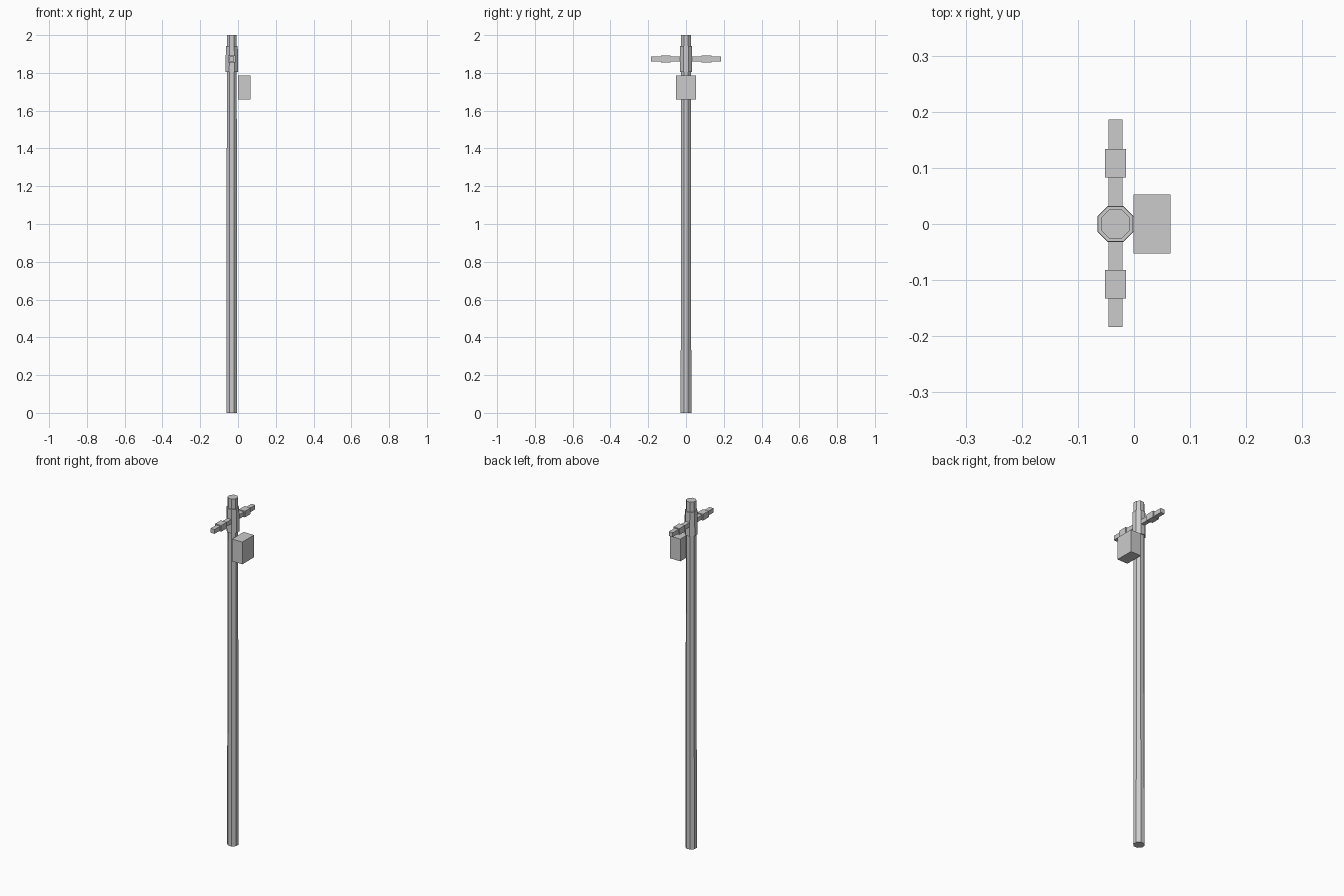
import bpy
from math import pi

if "Cube" in bpy.data.objects:
    bpy.data.objects.remove(bpy.data.objects["Cube"])

CX = -0.033  # pole axis
BAR_Z = 1.873


def box(name, x, y, z):
    bpy.ops.mesh.primitive_cube_add(
        size=1, location=(sum(x) / 2, sum(y) / 2, sum(z) / 2))
    ob = bpy.context.object
    ob.name = name
    ob.scale = (x[1] - x[0], y[1] - y[0], z[1] - z[0])
    bpy.ops.object.transform_apply(location=False, rotation=False, scale=True)
    return ob


def octagon(name, r1, r2, z):
    bpy.ops.mesh.primitive_cone_add(
        vertices=8, radius1=r1, radius2=r2, depth=z[1] - z[0],
        location=(CX, 0, sum(z) / 2), rotation=(0, 0, pi / 8))
    bpy.context.object.name = name


# slightly tapered octagonal pole and its collar
octagon("pole", 0.0305, 0.028, (0, 2.0))
octagon("collar", 0.0350, 0.0342, (1.805, 1.942))

# cross bar with a thicker block on each arm
box("cross_bar", (CX - 0.0125, CX + 0.0125), (-0.184, 0.186),
    (BAR_Z - 0.0125, BAR_Z + 0.0125))
for side, y in (("front", -0.1075), ("back", 0.1085)):
    box(side + "_bar_block", (CX - 0.019, CX + 0.019), (y - 0.0255, y + 0.0255),
        (BAR_Z - 0.018, BAR_Z + 0.018))

# equipment box on the right side
box("equipment_box", (-0.001, 0.065), (-0.053, 0.053), (1.658, 1.786))
